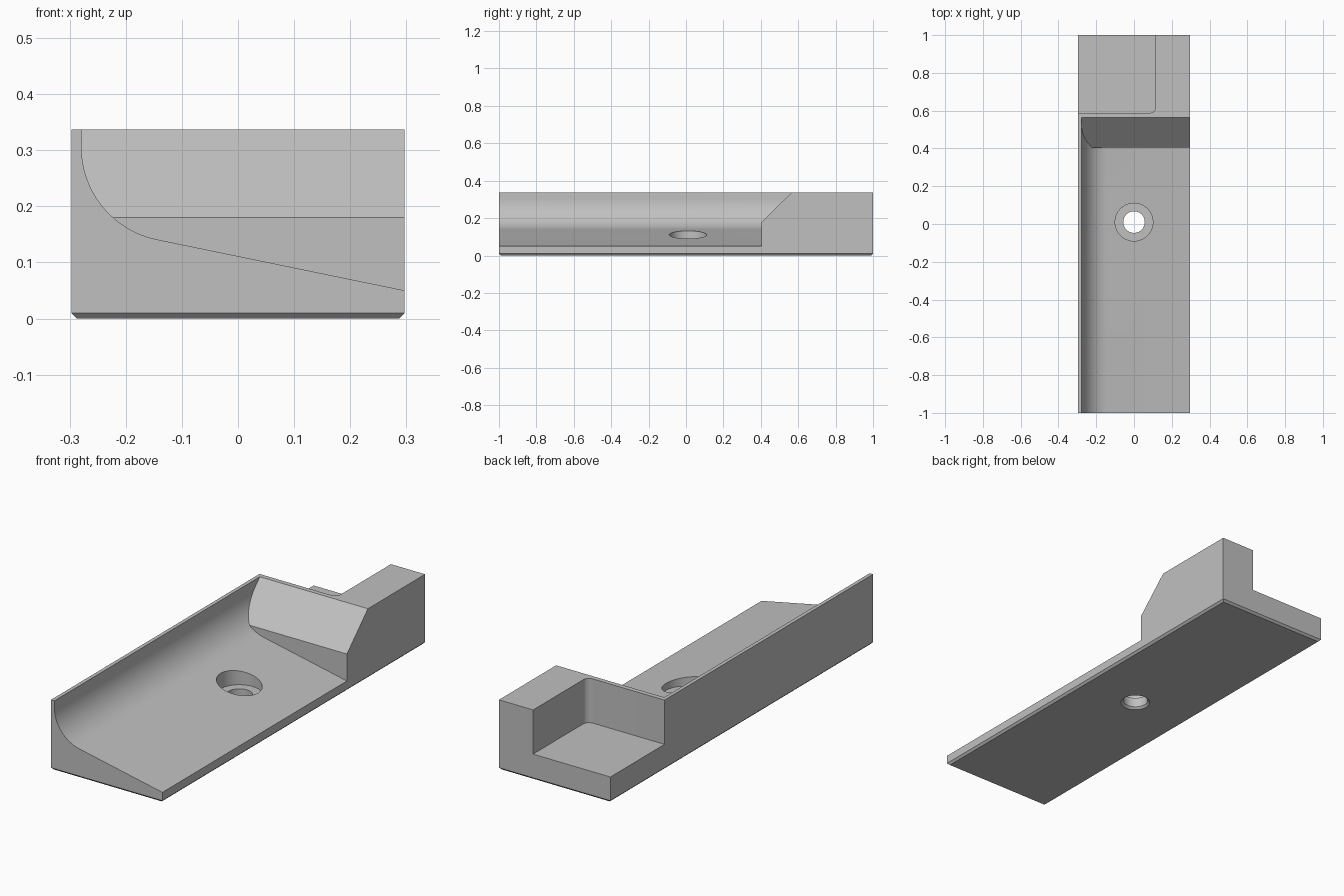
import bpy, bmesh
from math import sin, cos, pi, atan2
from mathutils import Vector

if "Cube" in bpy.data.objects:
    bpy.data.objects.remove(bpy.data.objects["Cube"])

W, L, H, CH = 0.297, 1.0, 0.337, 0.01   # half width, half length, height, chamfer

grey = bpy.data.materials.new("plain grey")
grey.use_nodes = True
grey.diffuse_color = (0.53, 0.53, 0.53, 1)
grey.node_tree.nodes["Principled BSDF"].inputs["Base Color"].default_value = grey.diffuse_color


def finish(name, bm):
    bmesh.ops.recalc_face_normals(bm, faces=bm.faces)
    mesh = bpy.data.meshes.new(name)
    bm.to_mesh(mesh)
    bm.free()
    mesh.materials.append(grey)
    ob = bpy.data.objects.new(name, mesh)
    bpy.context.collection.objects.link(ob)
    return ob


def prism(name, points, place, start, end):
    """Extrude a 2D outline; place(a, b, t) maps it into space."""
    bm = bmesh.new()
    face = bm.faces.new([bm.verts.new(place(a, b, start)) for a, b in points])
    new = bmesh.ops.extrude_face_region(bm, geom=[face])["geom"]
    shift = Vector(place(0, 0, end)) - Vector(place(0, 0, start))
    bmesh.ops.translate(bm, vec=shift, verts=[v for v in new if isinstance(v, bmesh.types.BMVert)])
    return finish(name, bm)


def arc(cx, cy, r, a0, a1, n):
    return [(cx + r * cos(a0 + (a1 - a0) * i / n), cy + r * sin(a0 + (a1 - a0) * i / n))
            for i in range(n + 1)]


def boolean(target, cutter, operation):
    cutter.hide_render = True
    mod = target.modifiers.new(operation, 'BOOLEAN')
    mod.operation, mod.solver, mod.object = operation, 'EXACT', cutter
    bpy.context.view_layer.objects.active = target
    bpy.ops.object.modifier_apply(modifier=mod.name)
    bpy.data.objects.remove(cutter)


# Body block with a chamfer all round the underside
bm = bmesh.new()
bmesh.ops.create_cube(bm, size=1)
for v in bm.verts:
    v.co = (v.co.x * 2 * W, v.co.y * 2 * L, (v.co.z + 0.5) * H)
bottom = [e for e in bm.edges if all(v.co.z < 0.001 for v in e.verts)]
bmesh.ops.bevel(bm, geom=bottom, offset=CH, segments=1, affect='EDGES')
body = finish("wedge_block", bm)

# Trough: thin wall, fillet, then a floor sloping down to the open side
wall_x, low_z, rise, r = -0.279, 0.05, 0.09 / 0.437, 0.168
tilt = atan2(rise, 1)
cx = wall_x + r
foot_x = cx - r * sin(tilt)
cz = low_z + (W - foot_x) * rise + r * cos(tilt)
section = arc(cx, cz, r, pi, 1.5 * pi - tilt, 24)
section += [(W + 0.1, low_z - 0.1 * rise), (W + 0.1, 0.5), (wall_x, 0.5)]
trough = prism("trough_cutter", section, lambda a, b, t: (a, t, b), -1.1, 0.9)

# End of the trough: short upright step, then a sloped face
step_y, step_z, top_y = 0.405, 0.18, 0.565
run = (top_y - step_y) / (H - step_z)
side = [(-1.2, -0.1), (step_y, -0.1), (step_y, step_z),
        (step_y + (0.6 - step_z) * run, 0.6), (-1.2, 0.6)]
end = prism("trough_end", side, lambda a, b, t: (t, a, b), -0.6, 0.6)
boolean(trough, end, 'INTERSECT')
boolean(body, trough, 'DIFFERENCE')

# Rear corner pocket with a rounded inner corner
px, py, pr = 0.115, 0.588, 0.032
plan = [(-0.5, 1.2), (-0.5, py)] + arc(px - pr, py + pr, pr, -pi / 2, 0, 10) + [(px, 1.2)]
pocket = prism("pocket_cutter", plan, lambda a, b, t: (a, b, t), 0.124, 0.5)
boolean(body, pocket, 'DIFFERENCE')

# Counterbored screw hole, chamfered underneath
hole_r, bore_r, bore_z, n = 0.057, 0.1, 0.057, 64
bm = bmesh.new()
rings = []
for rad, z in [(hole_r + 2 * CH, -CH), (hole_r, CH), (hole_r, bore_z), (bore_r, bore_z), (bore_r, 0.3)]:
    rings.append([bm.verts.new((rad * cos(2 * pi * i / n), 0.01 + rad * sin(2 * pi * i / n), z))
                  for i in range(n)])
for lower, upper in zip(rings, rings[1:]):
    for i in range(n):
        j = (i + 1) % n
        bm.faces.new((lower[i], lower[j], upper[j], upper[i]))
bm.faces.new(rings[0])
bm.faces.new(rings[-1])
boolean(body, finish("hole_cutter", bm), 'DIFFERENCE')

# Smooth the fillets and hole, keep the edges sharp
bpy.ops.object.select_all(action='DESELECT')
body.select_set(True)
bpy.context.view_layer.objects.active = body
bpy.ops.object.shade_smooth_by_angle(angle=pi / 9)
